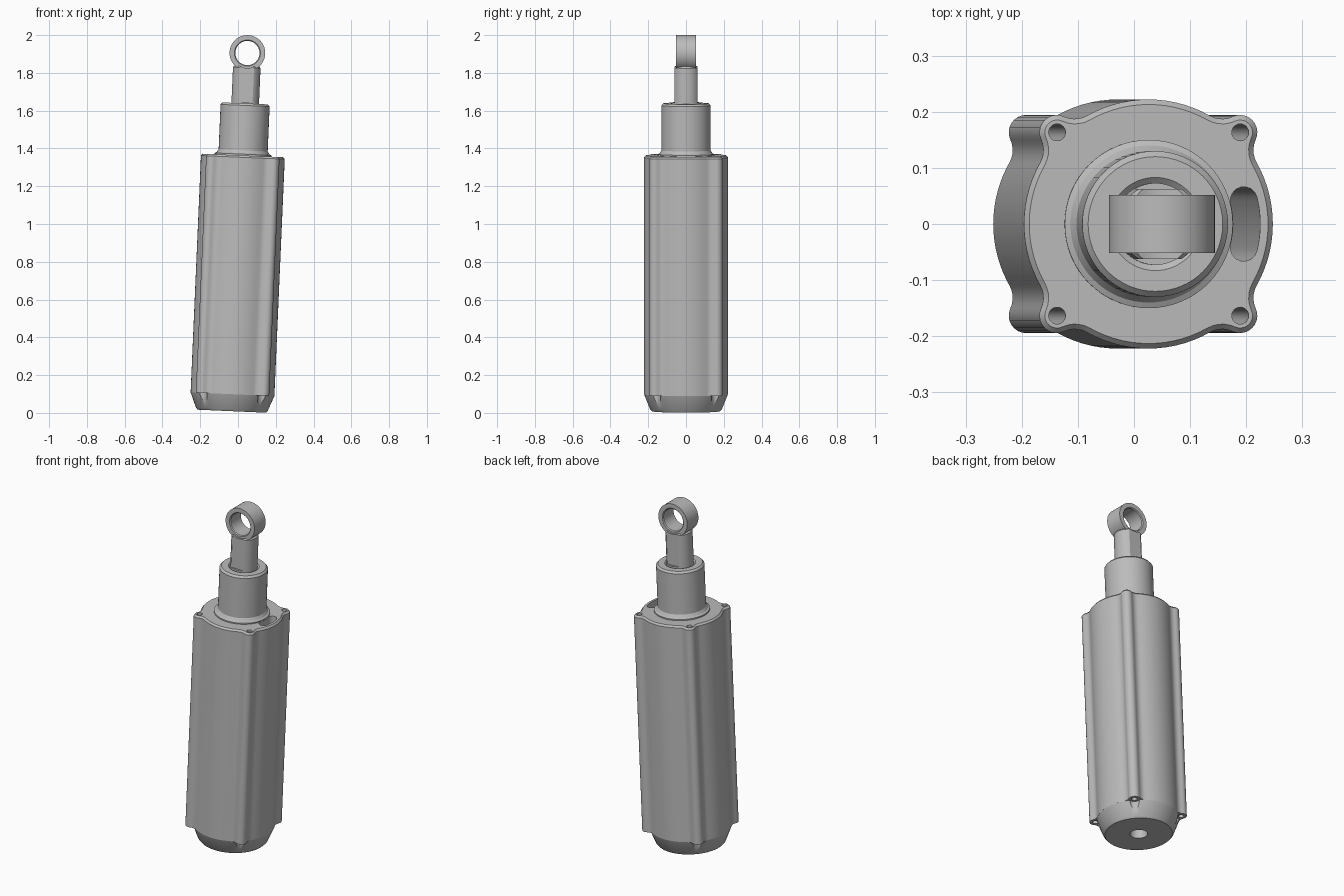
import bpy, bmesh
from math import pi, sin, cos, acos, radians
from mathutils import Matrix, Vector

old = bpy.data.objects.get("Cube")
if old:
    bpy.data.objects.remove(old, do_unlink=True)

# Whole assembly leans slightly toward +x
LEAN = Matrix.Translation((-0.033, 0, 0.009)) @ Matrix.Rotation(radians(2.5), 4, 'Y')

metal = bpy.data.materials.new("grey_metal")
metal.use_nodes = True
GREY = (0.5, 0.5, 0.5, 1)
metal.diffuse_color = GREY
metal.node_tree.nodes["Principled BSDF"].inputs["Base Color"].default_value = GREY

# Housing cross-section: round body, four screw lugs, blended by fillets
BODY_R, LUG_R, FILLET, LUG_D = 0.222, 0.031, 0.045, 0.231
LUG_ANGLES = [pi / 4 + k * pi / 2 for k in range(4)]
HOUSING_BOTTOM, HOUSING_TOP = 0.09, 1.355


def polar(r, a):
    return Vector((r * cos(a), r * sin(a)))


def arc(centre, r, a0, a1, n):
    return [centre + polar(r, a0 + (a1 - a0) * i / n) for i in range(n + 1)]


def housing_outline(inset=0.0):
    far, near = BODY_R + FILLET, LUG_R + FILLET
    phi = acos((far**2 + LUG_D**2 - near**2) / (2 * far * LUG_D))
    gamma = acos((LUG_D**2 + near**2 - far**2) / (2 * LUG_D * near))
    pts = []
    for a in LUG_ANGLES:
        parts = (
            arc(Vector((0, 0)), BODY_R - inset, a - pi / 2 + phi, a - phi, 14),
            arc(polar(far, a - phi), FILLET + inset, a - phi + pi, a + gamma, 5),
            arc(polar(LUG_D, a), LUG_R - inset, a - pi + gamma, a + pi - gamma, 10),
            arc(polar(far, a + phi), FILLET + inset, a - gamma, a + phi - pi, 5),
        )
        for part in parts:
            pts += part[:-1]
    return pts


def finish(name, bm):
    bmesh.ops.remove_doubles(bm, verts=bm.verts, dist=1e-5)
    bmesh.ops.recalc_face_normals(bm, faces=bm.faces)
    mesh = bpy.data.meshes.new(name)
    bm.to_mesh(mesh)
    bm.free()
    mesh.materials.append(metal)
    obj = bpy.data.objects.new(name, mesh)
    bpy.context.collection.objects.link(obj)
    return obj


def loft(name, layers):
    """Stack of (outline, z) rings, capped at both ends."""
    bm = bmesh.new()
    rings = [[bm.verts.new((p.x, p.y, z)) for p in pts] for pts, z in layers]
    for low, high in zip(rings, rings[1:]):
        for i in range(len(low)):
            bm.faces.new((low[i - 1], low[i], high[i], high[i - 1]))
    bm.faces.new(rings[0])
    bm.faces.new(rings[-1])
    return finish(name, bm)


def lathe(name, profile, closed=False, steps=64):
    """Spin (radius, z) points about z."""
    bm = bmesh.new()
    verts = [bm.verts.new((r, 0, z)) for r, z in profile]
    pairs = list(zip(verts, verts[1:]))
    if closed:
        pairs.append((verts[-1], verts[0]))
    edges = [bm.edges.new(p) for p in pairs]
    bmesh.ops.spin(bm, geom=verts + edges, cent=(0, 0, 0), axis=(0, 0, 1),
                   angle=2 * pi, steps=steps, use_merge=True)
    return finish(name, bm)


def cylinder(name, centre, r, z0, z1):
    circle = arc(centre, r, 0, 2 * pi, 24)[:-1]
    return loft(name, [(circle, z0), (circle, z1)])


def cut(obj, cutters):
    bpy.context.view_layer.objects.active = obj
    for cutter in cutters:
        mod = obj.modifiers.new("cut", 'BOOLEAN')
        mod.operation, mod.solver, mod.object = 'DIFFERENCE', 'EXACT', cutter
        bpy.ops.object.modifier_apply(modifier=mod.name)
        bpy.data.objects.remove(cutter, do_unlink=True)


# Main housing with chamfered top rim
housing = loft("housing", [
    (housing_outline(), HOUSING_BOTTOM),
    (housing_outline(), HOUSING_TOP - 0.01),
    (housing_outline(0.009), HOUSING_TOP),
])

# Curved slot running down beside the shaft
SLOT_R, HALF, SWEEP = 0.175, 0.024, radians(14)
slot = (arc(Vector((0, 0)), SLOT_R + HALF, -SWEEP, SWEEP, 12)
        + arc(polar(SLOT_R, SWEEP), HALF, SWEEP, SWEEP + pi, 8)[1:-1]
        + arc(Vector((0, 0)), SLOT_R - HALF, SWEEP, -SWEEP, 12)
        + arc(polar(SLOT_R, -SWEEP), HALF, pi - SWEEP, 2 * pi - SWEEP, 8)[1:-1])
cut(housing, [loft("slot_cutter", [(slot, 0.2), (slot, 1.5)])]
    + [cylinder("screw_hole_cutter", polar(LUG_D, a), 0.015, 0, 1.5) for a in LUG_ANGLES])

# Tapered base with centre hole and screw clearance grooves
base = lathe("base", [(0, 0.06), (0.047, 0.06), (0.047, 0), (0.181, 0), (0.19, 0.01),
                      (BODY_R, HOUSING_BOTTOM), (0, HOUSING_BOTTOM)])
cut(base, [cylinder("groove_cutter", polar(LUG_D, a), 0.029, -0.1, 0.2) for a in LUG_ANGLES])

# Collar around the shaft, flared at its foot
collar = lathe("collar", [(0, 1.34), (0.15, 1.34), (0.15, 1.362), (0.14, 1.367), (0.13, 1.382),
                          (0.13, 1.62), (0.12, 1.631), (0.083, 1.631), (0.073, 1.622), (0, 1.622)])

# Shaft end with two wrench flats
shaft = lathe("shaft", [(0, 1.6), (0.073, 1.6), (0.073, 1.82), (0.05, 1.85), (0, 1.85)])
flats = []
for side in (-1, 1):
    strip = [Vector((x, side * y)) for x, y in
             ((-0.2, 0.062), (0.2, 0.062), (0.2, 0.2), (-0.2, 0.2))]
    flats.append(loft("flat_cutter", [(strip, 1.636), (strip, 2)]))
cut(shaft, flats)

# Mounting eye across the top
eye = lathe("mounting_eye", [(0.0945, -0.052), (0.0945, 0.052), (0.069, 0.052), (0.064, 0.047),
                             (0.064, -0.047), (0.069, -0.052)], closed=True)
eye.data.transform(Matrix.Translation((0, 0, 1.898)) @ Matrix.Rotation(pi / 2, 4, 'X'))

# Trim the shaft where it would enter the eye
bore = cylinder("bore_cutter", Vector((0, 0)), 0.08, -0.2, 0.2)
bore.data.transform(Matrix.Translation((0, 0, 1.898)) @ Matrix.Rotation(pi / 2, 4, 'X'))
cut(shaft, [bore])

for obj in (housing, base, collar, shaft, eye):
    obj.matrix_world = LEAN
    bpy.ops.object.select_all(action='DESELECT')
    obj.select_set(True)
    bpy.context.view_layer.objects.active = obj
    bpy.ops.object.shade_smooth_by_angle(angle=radians(25))
